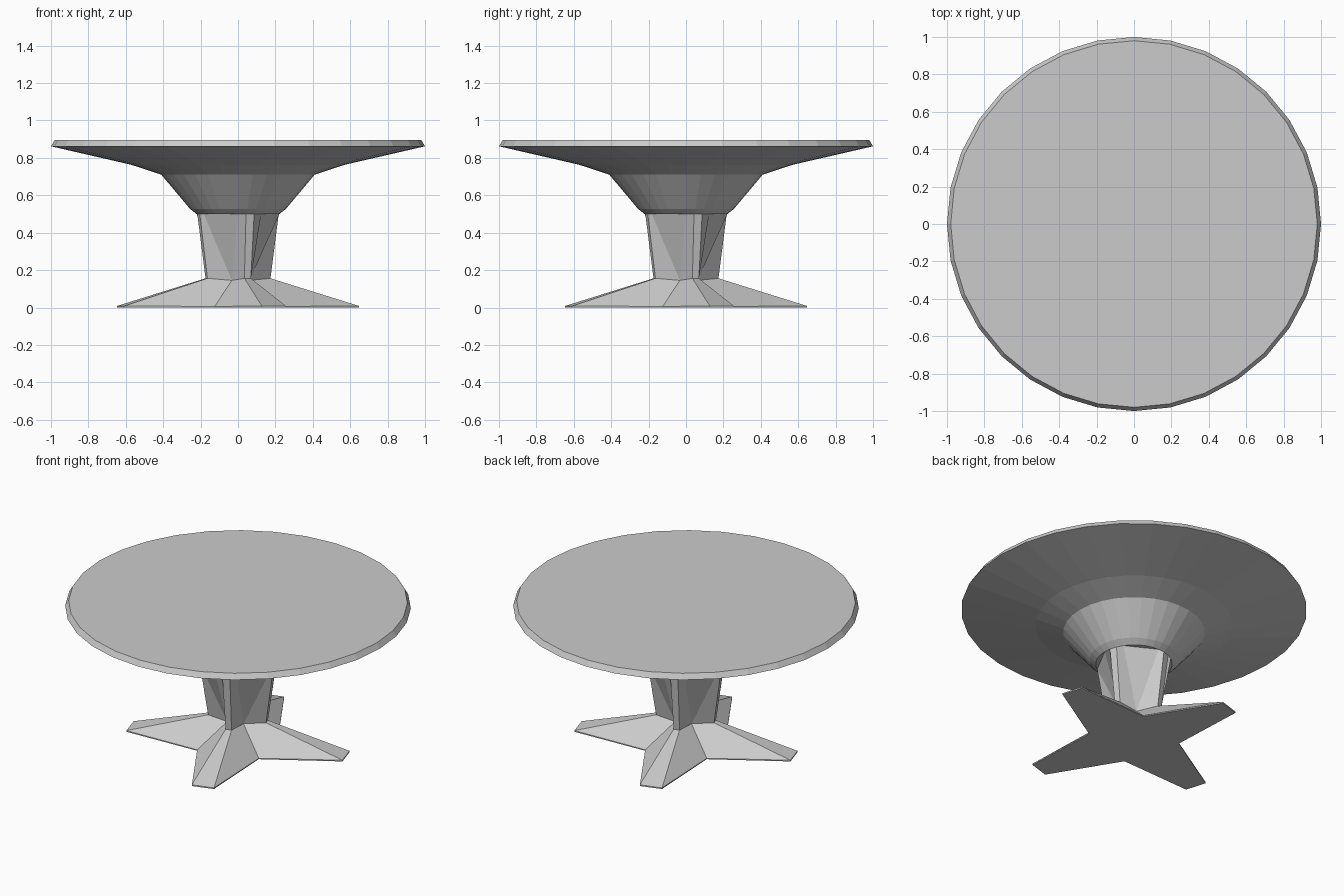
import bpy, bmesh
from math import sin, cos, radians, pi

if "Cube" in bpy.data.objects:
    bpy.data.objects.remove(bpy.data.objects["Cube"])


def finish(bm, name):
    bmesh.ops.recalc_face_normals(bm, faces=bm.faces)
    mesh = bpy.data.meshes.new(name)
    bm.to_mesh(mesh)
    bm.free()
    obj = bpy.data.objects.new(name, mesh)
    bpy.context.collection.objects.link(obj)
    return obj


def bridge(bm, lower, upper):
    n = len(lower)
    for i in range(n):
        j = (i + 1) % n
        bm.faces.new((lower[i], lower[j], upper[j], upper[i]))


# Round top: 32-sided lathe of the flared underside and bevelled rim
bm = bmesh.new()
profile = [(0.222, 0.50), (0.257, 0.528), (0.41, 0.71), (0.57, 0.763),
           (1.0, 0.862), (0.98, 0.895)]
rings = [[bm.verts.new((r * cos(i * pi / 16), r * sin(i * pi / 16), z))
          for i in range(32)] for r, z in profile]
for a, b in zip(rings, rings[1:]):
    bridge(bm, a, b)
bm.faces.new(rings[0])
bm.faces.new(rings[-1])
finish(bm, "table_top")

# Pedestal: four-armed star, turned 17 degrees, with a finned column
ARM, HALF = 17, 5.85


def ring(bm, points):
    """Repeat (radius, angle from arm centre, z) points for all four arms."""
    verts = []
    for k in range(4):
        for r, ang, z in points:
            t = radians(ARM + 90 * k + ang)
            verts.append(bm.verts.new((r * cos(t), r * sin(t), z)))
    return verts


bm = bmesh.new()
floor = ring(bm, [(0.66, -HALF, 0), (0.66, HALF, 0), (0.265, 45, 0)])
foot = ring(bm, [(0.66, -HALF, 0.008), (0.66, HALF, 0.008), (0.265, 45, 0.006)])
hub = ring(bm, [(0.177, -HALF, 0.156), (0.177, HALF, 0.156), (0.07, 45, 0.145)])
crown = ring(bm, [(0.222, a, 0.502) for a in (-17, -HALF, HALF, 17)])
bm.faces.new(floor)
bridge(bm, floor, foot)
bridge(bm, foot, hub)
for k in range(4):
    p1, p2, valley = hub[3 * k:3 * k + 3]
    prev_valley = hub[3 * k - 1]
    a1, c1, c2, a2 = crown[4 * k:4 * k + 4]
    bm.faces.new((p1, p2, c2, c1))               # fin edge
    bm.faces.new((prev_valley, p1, c1, a1))      # fin sides
    bm.faces.new((p2, valley, a2, c2))
    bm.faces.new((valley, crown[(4 * k + 4) % 16], a2))  # valley facet
bm.faces.new(crown)
finish(bm, "pedestal")
